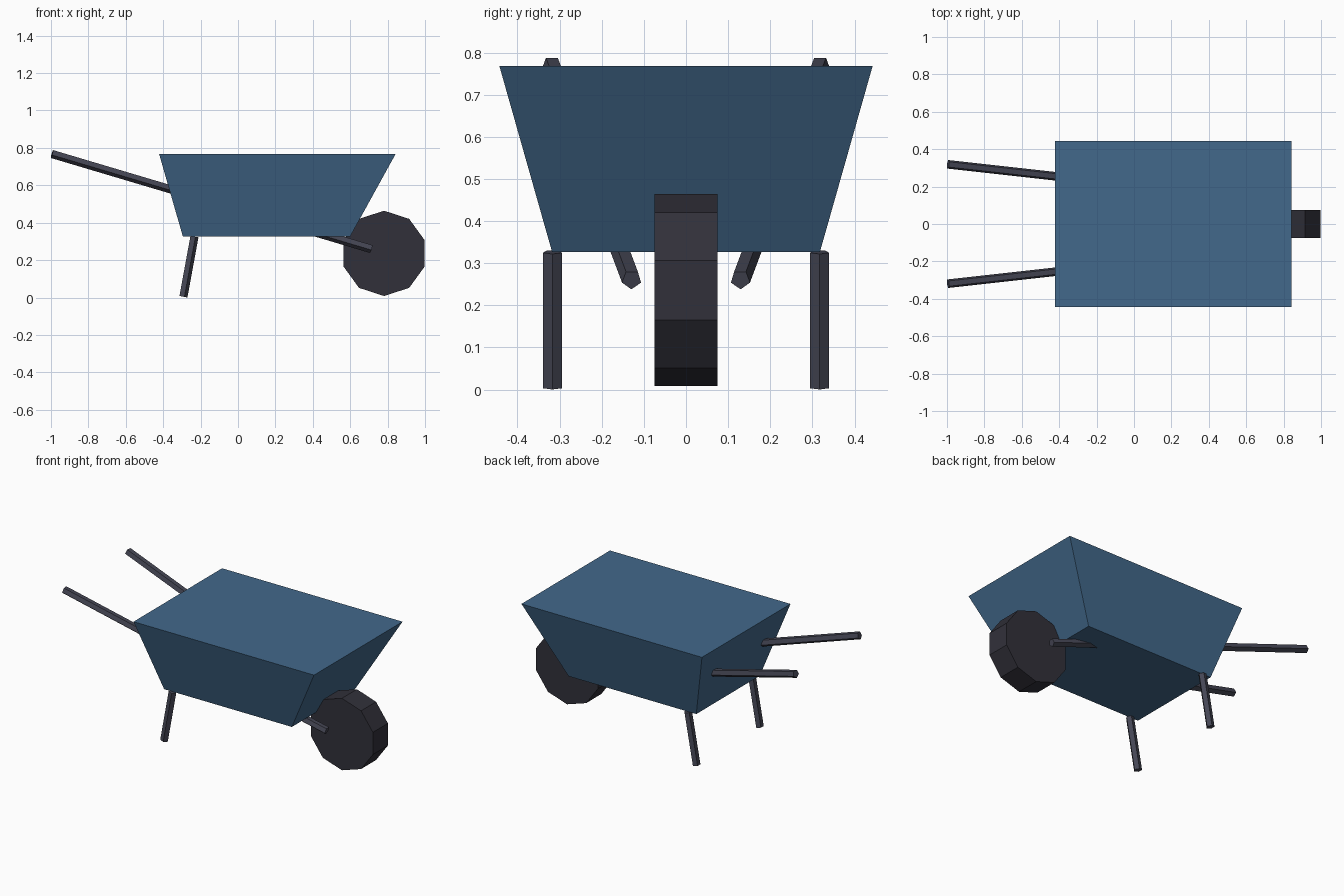
import bpy
import bmesh
import math
from mathutils import Vector

cube = bpy.data.objects.get("Cube")
if cube:
    bpy.data.objects.remove(cube, do_unlink=True)


def make_material(name, color):
    mat = bpy.data.materials.new(name)
    mat.use_nodes = True
    mat.diffuse_color = (*color, 1)
    bsdf = next(n for n in mat.node_tree.nodes if n.type == 'BSDF_PRINCIPLED')
    bsdf.inputs["Base Color"].default_value = (*color, 1)
    return mat


blue = make_material("tub blue", (0.055, 0.14, 0.26))
grey = make_material("frame grey", (0.06, 0.062, 0.09))
black = make_material("tyre black", (0.031, 0.03, 0.042))


def loft(name, rings, mat):
    """Closed solid between two rings with the same number of corners."""
    bm = bmesh.new()
    a, b = [[bm.verts.new(p) for p in ring] for ring in rings]
    n = len(a)
    for i in range(n):
        j = (i + 1) % n
        bm.faces.new((a[i], a[j], b[j], b[i]))
    bm.faces.new(a[::-1])
    bm.faces.new(b)
    bmesh.ops.recalc_face_normals(bm, faces=bm.faces)
    mesh = bpy.data.meshes.new(name)
    bm.to_mesh(mesh)
    bm.free()
    mesh.materials.append(mat)
    obj = bpy.data.objects.new(name, mesh)
    bpy.context.collection.objects.link(obj)
    return obj


def prism(name, start, end, radius, sides, point, mat):
    """Straight bar whose cross-section has one corner towards point."""
    start, end = Vector(start), Vector(end)
    axis = (end - start).normalized()
    u = Vector(point)
    u = (u - axis * u.dot(axis)).normalized()
    v = axis.cross(u)
    angles = [math.tau * i / sides for i in range(sides)]
    ring = [(u * math.cos(t) + v * math.sin(t)) * radius for t in angles]
    return loft(name, [[c + r for r in ring] for c in (start, end)], mat)


def rectangle(x0, x1, y, z):
    return [(x0, -y, z), (x1, -y, z), (x1, y, z), (x0, y, z)]


# Tapered tub
loft("tub", [rectangle(-0.295, 0.6, 0.318, 0.327),
             rectangle(-0.422, 0.843, 0.443, 0.768)], blue)

# Ten-sided wheel
prism("wheel", (0.781, -0.075, 0.236), (0.781, 0.075, 0.236),
      0.228, 10, (0, 0, 1), black)

# Handles run under the tub to the wheel; legs lean outwards at the rear
for side, s in (("left", 1), ("right", -1)):
    prism(side + "_handle", (-0.994, s * 0.319, 0.769),
          (0.713, s * 0.129, 0.261), 0.024, 5, (0, 0, -1), grey)
    prism(side + "_leg", (-0.294, s * 0.317, 0.0045),
          (-0.235, s * 0.317, 0.326), 0.024, 5, (1, 0, 0), grey)
